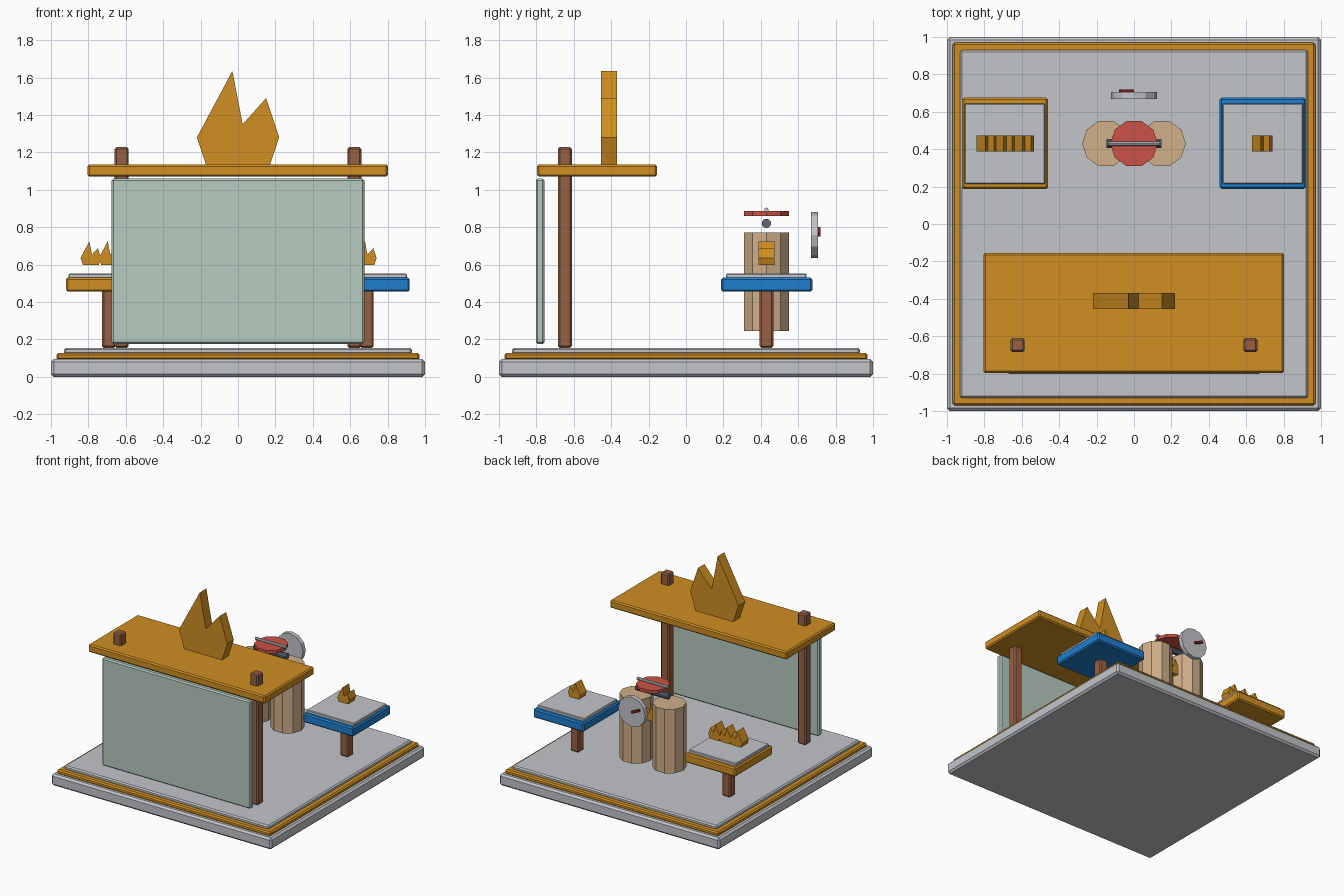
import bpy, bmesh, math
from mathutils import Matrix

if "Cube" in bpy.data.objects:
    bpy.data.objects.remove(bpy.data.objects["Cube"])


def mat(name, r, g, b):
    m = bpy.data.materials.new(name)
    m.diffuse_color = (r, g, b, 1)
    m.use_nodes = True
    m.node_tree.nodes["Principled BSDF"].inputs["Base Color"].default_value = m.diffuse_color
    return m


GREY = mat("light_grey", .54, .56, .59)
ORANGE = mat("amber", .63, .275, .016)
BLUE = mat("blue", .014, .21, .62)
BROWN = mat("brown", .31, .12, .056)
GLASS = mat("pale_green", .47, .60, .53)
TAN = mat("tan", .63, .43, .25)
RED = mat("red", .60, .085, .063)
SLATE = mat("slate", .11, .14, .19)
DARK_RED = mat("dark_red", .21, .016, .014)


def finish(name, bm, material):
    bmesh.ops.recalc_face_normals(bm, faces=bm.faces)
    me = bpy.data.meshes.new(name)
    bm.to_mesh(me)
    bm.free()
    me.materials.append(material)
    ob = bpy.data.objects.new(name, me)
    bpy.context.collection.objects.link(ob)
    return ob


def box(name, x, y, z, material, bevel=.01, tilt=0):
    """Box from (min, max) ranges, with chamfered edges, tilted about y."""
    c = [(a + b) / 2 for a, b in (x, y, z)]
    s = [b - a for a, b in (x, y, z)]
    bm = bmesh.new()
    bmesh.ops.create_cube(bm, size=1, matrix=Matrix.Diagonal((*s, 1)))
    ob = finish(name, bm, material)
    ob.location = c
    ob.rotation_euler.y = tilt
    if bevel:
        mod = ob.modifiers.new("chamfer", 'BEVEL')
        mod.width = bevel
        mod.segments = 1
    return ob


def cylinder(name, centre, radius, depth, sides, material, axis='Z'):
    turn = {'Z': Matrix(),
            'X': Matrix.Rotation(math.pi / 2, 4, 'Y'),
            'Y': Matrix.Rotation(math.pi / 2, 4, 'X')}[axis]
    spin = Matrix.Rotation(math.pi / 2, 4, 'Z')  # a corner points along y
    bm = bmesh.new()
    bmesh.ops.create_cone(bm, cap_ends=True, segments=sides, radius1=radius,
                          radius2=radius, depth=depth, matrix=turn @ spin)
    ob = finish(name, bm, material)
    ob.location = centre
    return ob


FLAME = [(-.17, 0), (-.22, .15), (-.03, .505), (.025, .22),
         (.15, .36), (.22, .15), (.17, 0)]


def flame(name, x, y, z, scale):
    bm = bmesh.new()
    face = bm.faces.new([bm.verts.new((px * scale, -.0425, pz * scale))
                         for px, pz in FLAME])
    ext = bmesh.ops.extrude_face_region(bm, geom=[face])
    bmesh.ops.translate(bm, vec=(0, .085, 0), verts=[
        v for v in ext["geom"] if isinstance(v, bmesh.types.BMVert)])
    finish(name, bm, ORANGE).location = (x, y, z)


# Layered floor
for name, half, z0, z1, m in (("base_slab", 1.0, 0, .095, GREY),
                              ("base_trim", .97, .09, .127, ORANGE),
                              ("floor_plate", .93, .12, .155, GREY)):
    box(name, (-half, half), (-half, half), (z0, z1), m, .015 if half == 1 else .01)

# Front shelter: posts, screen, roof and big flame
for side, label in ((-1, "left"), (1, "right")):
    x = side * .622
    box(label + "_post", (x - .0375, x + .0375), (-.685, -.61), (.155, 1.228), BROWN)
box("screen_panel", (-.675, .675), (-.803, -.757), (.175, 1.06), GLASS)
box("roof", (-.805, .802), (-.797, -.155), (1.07, 1.135), ORANGE)
flame("roof_flame", 0, -.411, 1.13, 1)

# Side tables with flames
for cx, m, label in ((-.69, ORANGE, "left"), (.688, BLUE, "right")):
    box(label + "_table_leg", (cx - .0375, cx + .0375), (.393, .468), (.155, .47), BROWN)
    box(label + "_table_top", (cx - .23, cx + .23), (.187, .675), (.455, .53), m)
    box(label + "_table_plate", (cx - .215, cx + .215), (.215, .645), (.525, .552), GREY, .005)
for i, x in enumerate((-.787, -.689, -.589, 0, .686)):
    flame("small_flame_%d" % (i + 1), x, .43, .598, .25)

# Central drums with red lid and rods
for x, label in ((-.15, "left"), (.15, "right")):
    cylinder(label + "_drum", (x, .43, .508), .127, .525, 10, TAN)
cylinder("red_disc", (0, .43, .874), .127, .026, 10, RED)
cylinder("lower_rod", (0, .43, .82), .025, .295, 10, SLATE, 'X')
cylinder("upper_rod", (0, .43, .893), .012, .28, 8, GREY, 'X')

# Round dial with pointer at the back
cylinder("dial", (0, .687, .757), .123, .035, 12, GREY, 'Y')
box("dial_pointer", (-.08, 0), (.70, .718), (.765, .785), DARK_RED, 0, math.radians(25))
